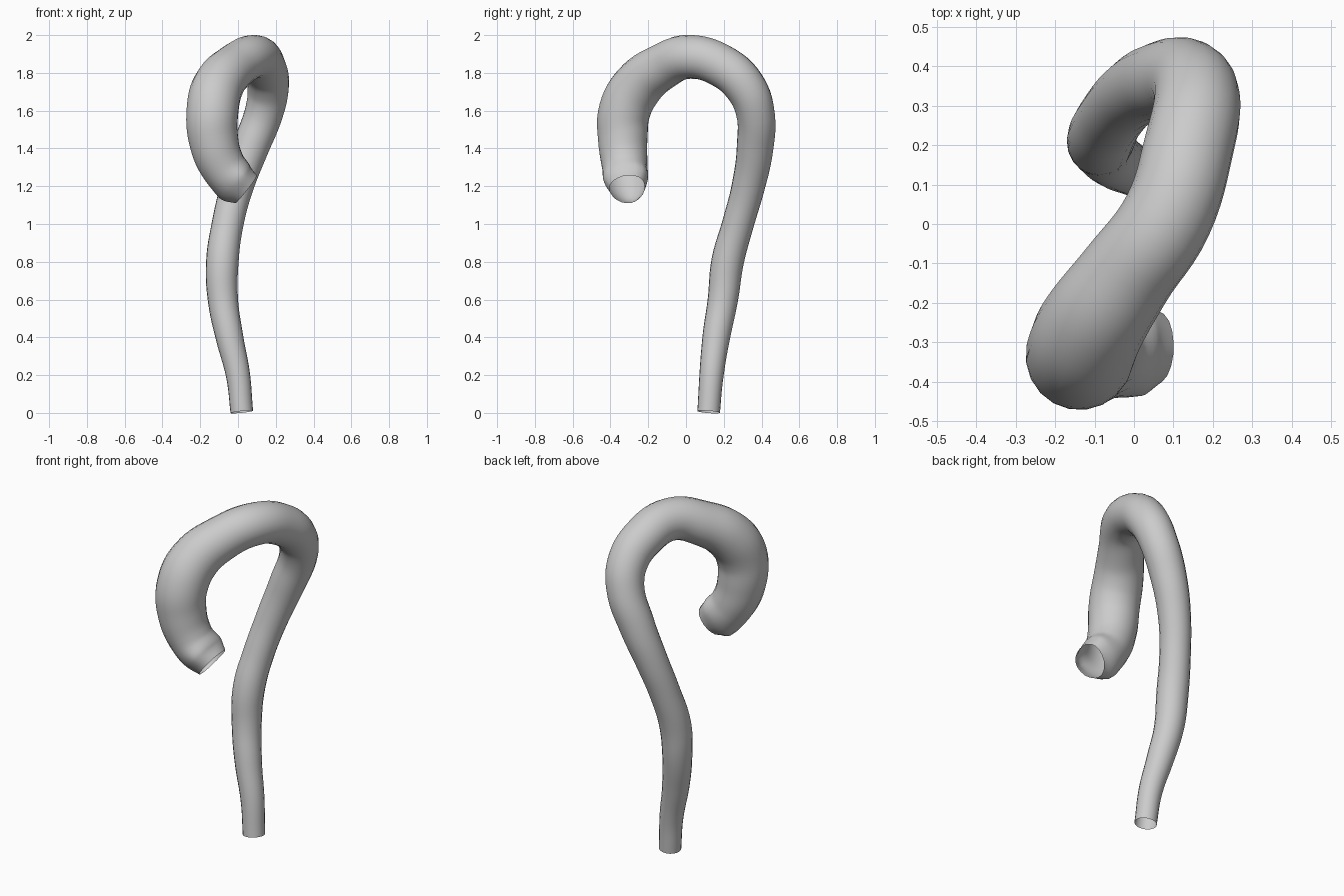
import bpy
from math import exp
from mathutils import Vector

cube = bpy.data.objects.get("Cube")
if cube:
    bpy.data.objects.remove(cube)

# Grey wall material
grey = bpy.data.materials.new("wall grey")
grey.use_nodes = True
grey.diffuse_color = (0.6, 0.6, 0.6, 1)
grey.node_tree.nodes["Principled BSDF"].inputs["Base Color"].default_value = (0.6, 0.6, 0.6, 1)

# Centre line of the hooked tube: x, y, z, radius
path = [
    (0.02, 0.12, 0.005, 0.06), (0.0, 0.135, 0.2, 0.064),
    (-0.045, 0.16, 0.4, 0.073), (-0.08, 0.195, 0.6, 0.08),
    (-0.083, 0.22, 0.8, 0.086), (-0.055, 0.275, 1.0, 0.084),
    (-0.005, 0.33, 1.2, 0.088), (0.065, 0.365, 1.4, 0.097),
    (0.14, 0.365, 1.6, 0.103), (0.16, 0.31, 1.73, 0.11),
    (0.14, 0.2, 1.83, 0.114), (0.085, 0.02, 1.885, 0.116),
    (-0.02, -0.13, 1.83, 0.122), (-0.105, -0.255, 1.73, 0.135),
    (-0.135, -0.325, 1.6, 0.138), (-0.13, -0.335, 1.45, 0.132),
    (-0.085, -0.325, 1.315, 0.122), (-0.02, -0.315, 1.235, 0.113),
    (0.045, -0.31, 1.185, 0.09),
]
curve = bpy.data.curves.new("tube", 'CURVE')
curve.dimensions = '3D'
curve.bevel_depth = 1.0
curve.bevel_resolution = 8
curve.resolution_u = 6
spline = curve.splines.new('BEZIER')
spline.radius_interpolation = 'CARDINAL'
spline.bezier_points.add(len(path) - 1)
for point, (x, y, z, r) in zip(spline.bezier_points, path):
    point.co = (x, y, z)
    point.radius = r
    point.handle_left_type = point.handle_right_type = 'AUTO'

tube = bpy.data.objects.new("curved_tube", curve)
bpy.context.collection.objects.link(tube)
bpy.context.view_layer.objects.active = tube
tube.select_set(True)
bpy.ops.object.convert(target='MESH')
tube = bpy.context.object

# Three soft bulges around the short open end
root = Vector((0.0, -0.315, 1.225))
for lobe in (Vector((0.5, 0.8, 0.5)), Vector((0.3, -1, 0.2)), Vector((-0.6, 0.2, -0.7))):
    lobe.normalize()
    centre = root + lobe * 0.11
    for v in tube.data.vertices:
        v.co += lobe * 0.02 * exp(-((v.co - centre).length / 0.06) ** 2)

tube.data.materials.clear()
tube.data.materials.append(grey)
bpy.ops.object.shade_smooth()
